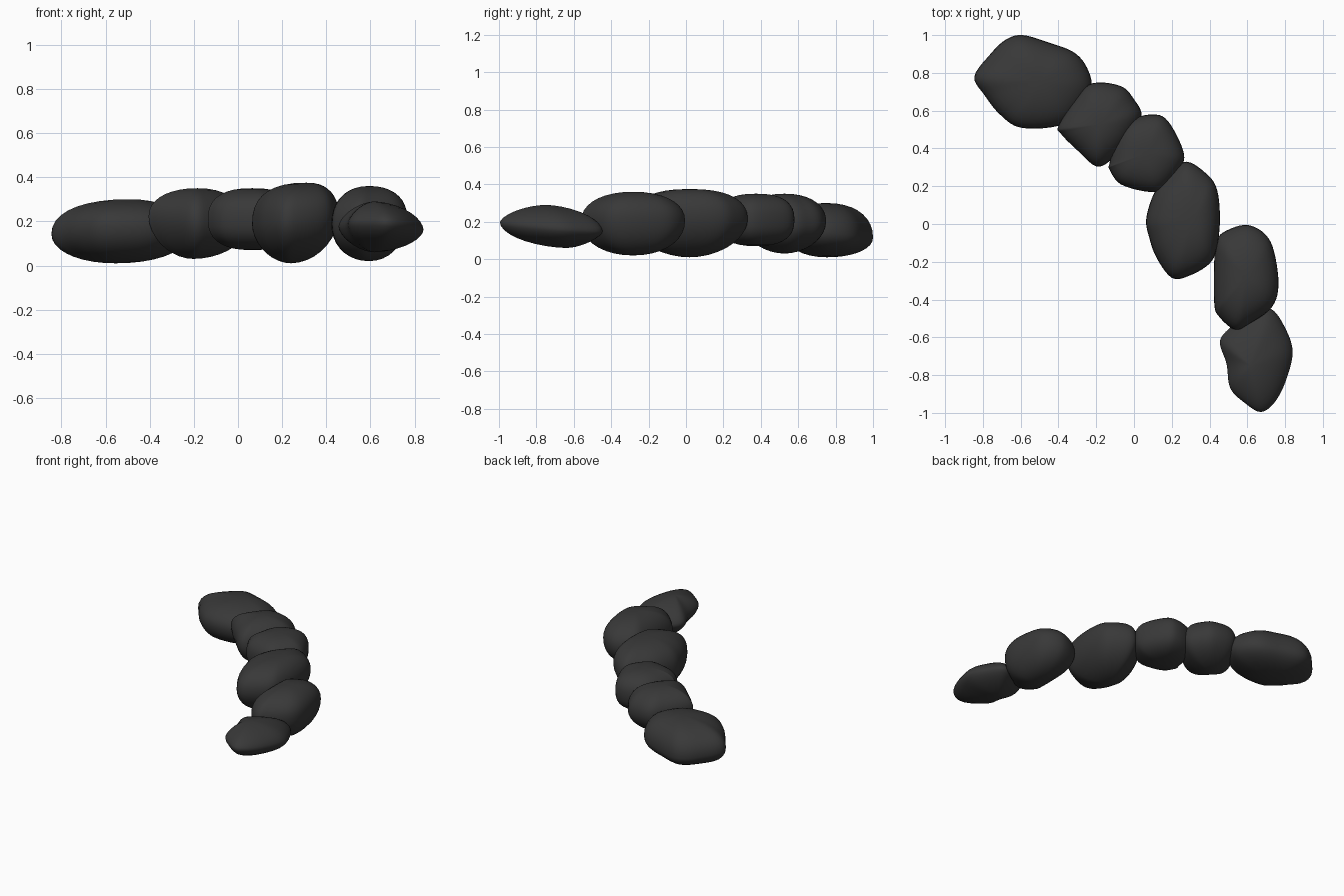
import bpy, bmesh
from math import sin, cos, pi
from mathutils import Vector

if "Cube" in bpy.data.objects:
    bpy.data.objects.remove(bpy.data.objects["Cube"])

mat = bpy.data.materials.new("dark_stone")
mat.diffuse_color = (0.04, 0.04, 0.04, 1)
mat.use_nodes = True
mat.node_tree.nodes["Principled BSDF"].inputs["Base Color"].default_value = mat.diffuse_color


def smooth_loop(pts, sub=5):
    """Closed Catmull-Rom curve through the outline points."""
    p = [Vector(q) for q in pts]
    n, out = len(p), []
    for i in range(n):
        a, b, c, d = (p[(i + k) % n] for k in (-1, 0, 1, 2))
        for s in range(sub):
            t = s / sub
            out.append(0.5 * (2 * b + (c - a) * t + (2 * a - 5 * b + 4 * c - d) * t * t
                              + (3 * b - a - 3 * c + d) * t ** 3))
    return out


def stone(name, outline, z_low, z_rim, z_high, tilt=(0, 0), p_low=2.0, p_high=2.2,
          top_shift=(0, 0), low_shift=(0, 0), rings=9):
    """Rounded stone: plan outline shrinks to an apex above and below a tilted rim."""
    loop = smooth_loop(outline)
    lo = Vector((min(v.x for v in loop), min(v.y for v in loop)))
    hi = Vector((max(v.x for v in loop), max(v.y for v in loop)))
    c = (lo + hi) / 2
    bm = bmesh.new()
    layers = []
    for k in range(-rings, rings + 1):
        up = k >= 0
        a = abs(k) / rings * pi / 2
        e = 2 / (p_high if up else p_low)
        r, h = max(cos(a), 0) ** e, sin(a) ** e
        shift = Vector(top_shift if up else low_shift) * h
        end = z_high if up else z_low
        if abs(k) == rings:
            layers.append([bm.verts.new((c.x + shift.x, c.y + shift.y, end))])
            continue
        ring = []
        for v in loop:
            d = v - c
            rim = z_rim + tilt[0] * d.x + tilt[1] * d.y
            q = c + d * r + shift * (1 - r)
            ring.append(bm.verts.new((q.x, q.y, rim * (1 - h) + end * h)))
        layers.append(ring)
    n = len(loop)
    for A, B in zip(layers, layers[1:]):
        for i in range(n):
            quad = [A[i % len(A)], A[(i + 1) % len(A)], B[(i + 1) % len(B)], B[i % len(B)]]
            bm.faces.new(list(dict.fromkeys(quad)))
    bmesh.ops.recalc_face_normals(bm, faces=bm.faces)
    me = bpy.data.meshes.new(name)
    bm.to_mesh(me)
    bm.free()
    me.shade_smooth()
    me.materials.append(mat)
    ob = bpy.data.objects.new(name, me)
    bpy.context.collection.objects.link(ob)


# large end stone
stone("stone_back_end",
      [(-.845, .78), (-.76, .9), (-.68, .975), (-.59, 1), (-.45, .96), (-.32, .91), (-.25, .83),
       (-.225, .72), (-.29, .6), (-.4, .52), (-.6, .51), (-.71, .58), (-.79, .68)],
      .01, .145, .30, tilt=(0, -.12), p_low=2.1, p_high=2.2, top_shift=(.04, 0), low_shift=(-.02, 0))
# two small round stones
stone("stone_second",
      [(-.4, .52), (-.31, .66), (-.22, .745), (-.07, .73), (0, .66), (.04, .57), (-.02, .44),
       (-.12, .34), (-.2, .305), (-.3, .39), (-.385, .475)],
      .03, .2, .35, tilt=(-.1, 0), p_low=1.9, low_shift=(-.02, 0))
stone("stone_third",
      [(-.13, .32), (-.09, .47), (-.02, .55), (.1, .58), (.18, .545), (.26, .39), (.25, .3),
       (.16, .19), (.08, .17), (-.07, .21), (-.13, .29)],
      .07, .21, .35, p_low=2.5, p_high=2.5)
# middle stone
stone("stone_fourth",
      [(.065, .03), (.11, .17), (.19, .27), (.28, .33), (.39, .26), (.44, .18), (.455, .03),
       (.44, -.12), (.4, -.21), (.29, -.275), (.2, -.285), (.12, -.18), (.08, -.07)],
      .01, .21, .375, tilt=(.12, 0), p_low=1.9, p_high=2.4, top_shift=(.05, 0), low_shift=(-.02, 0))
# two long front stones
stone("stone_fifth",
      [(.425, -.19), (.44, -.08), (.5, -.03), (.6, -.005), (.69, -.05), (.74, -.14), (.765, -.32),
       (.73, -.44), (.61, -.53), (.535, -.56), (.45, -.49), (.425, -.42)],
      .02, .205, .36, tilt=(.1, 0), p_low=2.1, p_high=2.2)
stone("stone_front_end",
      [(.455, -.62), (.52, -.54), (.62, -.47), (.725, -.45), (.8, -.55), (.84, -.68), (.8, -.84),
       (.74, -.95), (.67, -.995), (.59, -.95), (.51, -.87), (.49, -.74)],
      .06, .175, .29, tilt=(-.05, -.08), p_low=1.7, p_high=1.7, top_shift=(-.03, -.03),
      low_shift=(-.03, .08))
